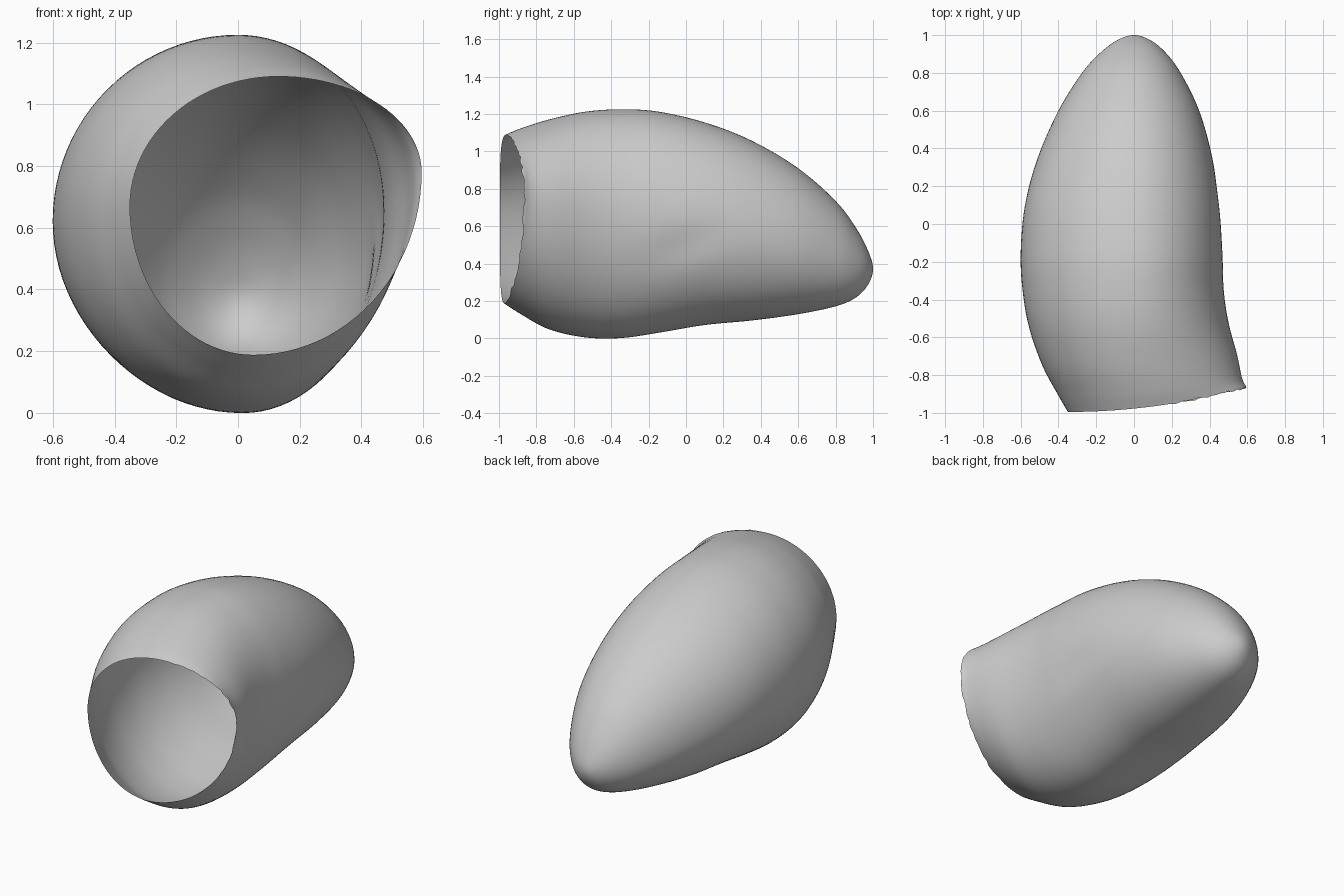
import bpy, bmesh, math, random

if "Cube" in bpy.data.objects:
    bpy.data.objects.remove(bpy.data.objects["Cube"])

random.seed(3)
SEG, SUB = 96, 6

# Sections: y, y-skew, left x, right x, left z, right z, top x, top z, bottom x, bottom z
SECTIONS = [
    (-0.995, 0.130, -0.35, 0.595, 0.67, 0.78, 0.13, 1.09, 0.05, 0.188),
    (-0.90, 0.085, -0.405, 0.572, 0.66, 0.75, 0.09, 1.125, 0.04, 0.13),
    (-0.75, 0.060, -0.485, 0.545, 0.65, 0.71, 0.04, 1.17, 0.02, 0.05),
    (-0.55, 0.030, -0.555, 0.50, 0.64, 0.68, 0.01, 1.212, 0.01, 0.006),
    (-0.35, 0, -0.59, 0.475, 0.63, 0.66, 0, 1.225, 0.02, 0.002),
    (-0.15, 0, -0.60, 0.468, 0.62, 0.64, 0, 1.213, 0.02, 0.03),
    (0.1, 0, -0.577, 0.453, 0.60, 0.61, 0, 1.155, 0.01, 0.072),
    (0.35, 0, -0.51, 0.415, 0.55, 0.56, 0, 1.058, 0, 0.096),
    (0.6, 0, -0.40, 0.345, 0.49, 0.50, 0, 0.91, 0, 0.13),
    (0.8, 0, -0.275, 0.247, 0.43, 0.44, 0, 0.735, 0, 0.172),
    (0.91, 0, -0.175, 0.165, 0.40, 0.40, 0, 0.59, 0, 0.22),
    (0.975, 0, -0.085, 0.083, 0.38, 0.38, 0, 0.465, 0, 0.29),
    (1.0, 0, 0, 0, 0.37, 0.37, 0, 0.37, 0, 0.37),
]


def catmull(a, b, c, d, t):
    return 0.5 * (2*b + (c - a)*t + (2*a - 5*b + 4*c - d)*t*t + (3*b - a - 3*c + d)*t**3)


def section_at(i, t):
    n = len(SECTIONS) - 1
    p, q, r = SECTIONS[max(i - 1, 0)], SECTIONS[i], SECTIONS[i + 1]
    if i == 0:
        p = [2*a - b for a, b in zip(q, r)]
    if i + 2 <= n:
        s = SECTIONS[i + 2]
    else:  # mirror through the tip so that it closes round
        s = [2*a - b for a, b in zip(r, q)]
        s[0] = q[0]
    return [catmull(*v, t) for v in zip(p, q, r, s)]


def ring_points(sec):
    # Four elliptical quadrants joining the extreme points of the section
    y, skew, xl, xr, zl, zr, xt, zt, xb, zb = sec
    pts = []
    for k in range(SEG):
        a = 2 * math.pi * k / SEG
        c, s = math.cos(a), math.sin(a)
        xc, ze = (xt, zt) if s >= 0 else (xb, zb)
        xe, zc = (xr, zr) if c >= 0 else (xl, zl)
        x = xc + (xe - xc) * abs(c)
        z = zc + (ze - zc) * abs(s)
        u = (x - xl) / max(xr - xl, 1e-6)
        pts.append((x, y + skew * u * u, z))
    return pts


bm = bmesh.new()
rings = []
for i in range(len(SECTIONS) - 1):
    for j in range(SUB):
        pts = ring_points(section_at(i, j / SUB))
        rings.append([bm.verts.new(p) for p in pts])
tip = bm.verts.new((0, 1.0, 0.37))

# Slightly ragged rim on the right-hand side of the mouth
for v in rings[0]:
    if v.co.x > 0.2:
        v.co.y += random.uniform(-0.006, 0.006)

for lo, hi in zip(rings, rings[1:]):
    for k in range(SEG):
        m = (k + 1) % SEG
        bm.faces.new((lo[k], lo[m], hi[m], hi[k]))
for k in range(SEG):
    bm.faces.new((rings[-1][k], rings[-1][(k + 1) % SEG], tip))

# Gentle shallow dent along the right flank
for v in bm.verts:
    x, y, z = v.co
    if x > 0.2:
        v.co.x -= 0.012 * math.exp(-((y - 0.0) / 0.2)**2 - ((z - 0.5 - 0.3*y) / 0.1)**2)

bmesh.ops.recalc_face_normals(bm, faces=bm.faces)
# Open shell: make sure normals point outwards
f = max(bm.faces, key=lambda f: f.calc_center_median().z)
if f.normal.z < 0:
    bmesh.ops.reverse_faces(bm, faces=bm.faces)
for f in bm.faces:
    f.smooth = True
mesh = bpy.data.meshes.new("hollow_shell")
bm.to_mesh(mesh)
bm.free()
obj = bpy.data.objects.new("hollow_shell", mesh)
bpy.context.collection.objects.link(obj)
